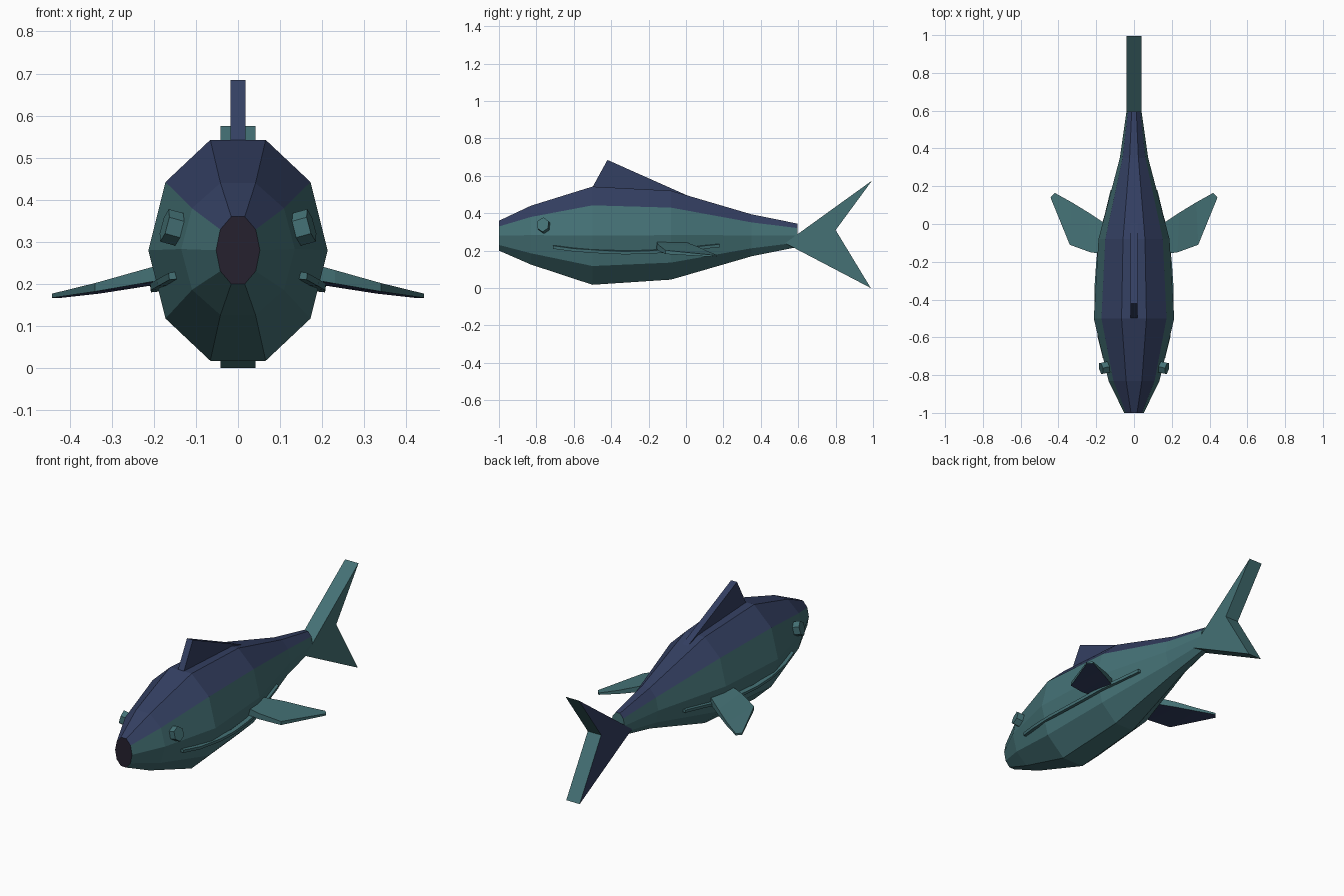
import bpy, bmesh, math
from mathutils import Vector

cube = bpy.data.objects.get("Cube")
if cube:
    bpy.data.objects.remove(cube, do_unlink=True)


def material(name, rgb):
    m = bpy.data.materials.new(name)
    m.use_nodes = True
    m.diffuse_color = (*rgb, 1)
    m.node_tree.nodes["Principled BSDF"].inputs["Base Color"].default_value = (*rgb, 1)
    return m


MATS = [material("teal", (0.058, 0.165, 0.178)),
        material("navy_blue", (0.034, 0.050, 0.122)),
        material("dark_plum", (0.019, 0.015, 0.028))]
TEAL, NAVY, PLUM = range(3)


def finish(name, bm, rule):
    """Turn a bmesh into an object, colouring each face by a rule."""
    bmesh.ops.recalc_face_normals(bm, faces=bm.faces)
    bm.normal_update()
    for f in bm.faces:
        f.material_index = rule(f)
    me = bpy.data.meshes.new(name)
    bm.to_mesh(me)
    bm.free()
    for m in MATS:
        me.materials.append(m)
    ob = bpy.data.objects.new(name, me)
    bpy.context.collection.objects.link(ob)
    return ob


def loft(name, rings, rule):
    """Skin a list of equal-length point rings and cap both ends."""
    bm = bmesh.new()
    rows = [[bm.verts.new(p) for p in ring] for ring in rings]
    n = len(rows[0])
    for a, b in zip(rows, rows[1:]):
        for i in range(n):
            j = (i + 1) % n
            bm.faces.new((a[i], a[j], b[j], b[i]))
    bm.faces.new(rows[0])
    bm.faces.new(rows[-1])
    return finish(name, bm, rule)


def plate(name, profile, half, rule):
    """Side profile of (y, z) points given thickness along x."""
    return loft(name, [[(x, y, z) for y, z in profile] for x in (-half, half)], rule)


# Body: ten-sided rings (y, half width, half height, centre height)
SIDES = 10
stations = [(-1.0, 0.052, 0.084, 0.28), (-0.83, 0.135, 0.165, 0.283),
            (-0.5, 0.213, 0.276, 0.28), (-0.08, 0.188, 0.25, 0.283),
            (0.35, 0.075, 0.118, 0.282), (0.595, 0.04, 0.066, 0.282)]
rings = []
for y, rx, rz, zc in stations:
    angles = [math.tau * i / SIDES for i in range(SIDES)]
    rings.append([(rx * math.cos(a), y, zc + rz * math.sin(a)) for a in angles])


def body_colour(f):
    if f.normal.y < -0.95:
        return PLUM
    # The back is every panel above the first shoulder ridge
    c = f.calc_center_median()
    spread = max(v.co.z for v in f.verts) - 0.282
    low_x = max(abs(v.co.x) for v in f.verts)
    on_equator = any(abs(v.co.z - 0.282) < 0.004 for v in f.verts)
    return NAVY if c.z > 0.29 and spread > 0 and low_x > 0 and not on_equator else TEAL


loft("body", rings, body_colour)

# Dorsal fin and forked tail
plate("dorsal_fin", [(-0.505, 0.53), (-0.42, 0.685), (0.025, 0.487), (0.0, 0.44)],
      0.018, lambda f: NAVY)
tail = plate("tail_fin", [(0.53, 0.24), (0.995, 0.575), (0.8, 0.31), (0.988, 0.0)],
             0.041, lambda f: NAVY if f.normal.x < -0.9 else TEAL)

# Paired parts
for side, label in ((1, "left"), (-1, "right")):
    # Pectoral fin: root, middle and tip sections (leading, trailing, thickness)
    sections = [((0.15, -0.16, 0.235), (0.15, 0.0, 0.225), 0.04),
                ((0.23, -0.15, 0.217), (0.24, 0.06, 0.207), 0.032),
                ((0.34, -0.11, 0.192), (0.33, 0.115, 0.187), 0.02),
                ((0.442, 0.14, 0.172), (0.42, 0.165, 0.172), 0.01)]
    fin = []
    for lead, trail, thick in sections:
        down = Vector((0, 0, thick / 2))
        ring = [Vector(lead) + down, Vector(trail) + down,
                Vector(trail) - down, Vector(lead) - down]
        fin.append([(p.x * side, p.y, p.z) for p in ring])
    loft(label + "_pectoral_fin", fin, lambda f: NAVY if f.normal.z < -0.7 else TEAL)

    # Eye: stubby six-sided block standing on the cheek
    axis = Vector((side * 0.9, -0.2, 0.25)).normalized()
    turn = axis.to_track_quat("Z", "Y")
    centre = Vector((side * 0.152, -0.76, 0.333))
    eye = []
    for depth in (-0.03, 0.024):
        ring = [Vector((0.034 * math.cos(a), 0.04 * math.sin(a), depth))
                for a in [math.tau * (i + 0.5) / 6 for i in range(6)]]
        eye.append([centre + turn @ p for p in ring])
    loft(label + "_eye", eye, lambda f: TEAL)

    # Lateral line: thin raised strip following the flank
    path = [(0.155, -0.71, 0.22), (0.182, -0.6, 0.205), (0.199, -0.45, 0.195),
            (0.199, -0.33, 0.19), (0.19, -0.2, 0.193), (0.174, -0.05, 0.203),
            (0.145, 0.05, 0.215), (0.114, 0.18, 0.228)]
    strip = []
    for x, y, z in path:
        corners = ((-0.012, -0.008), (0.008, -0.01), (0.01, 0.006), (-0.012, 0.01))
        strip.append([(side * (x + dx), y, z + dz) for dx, dz in corners])
    loft(label + "_lateral_line", strip, lambda f: TEAL)
